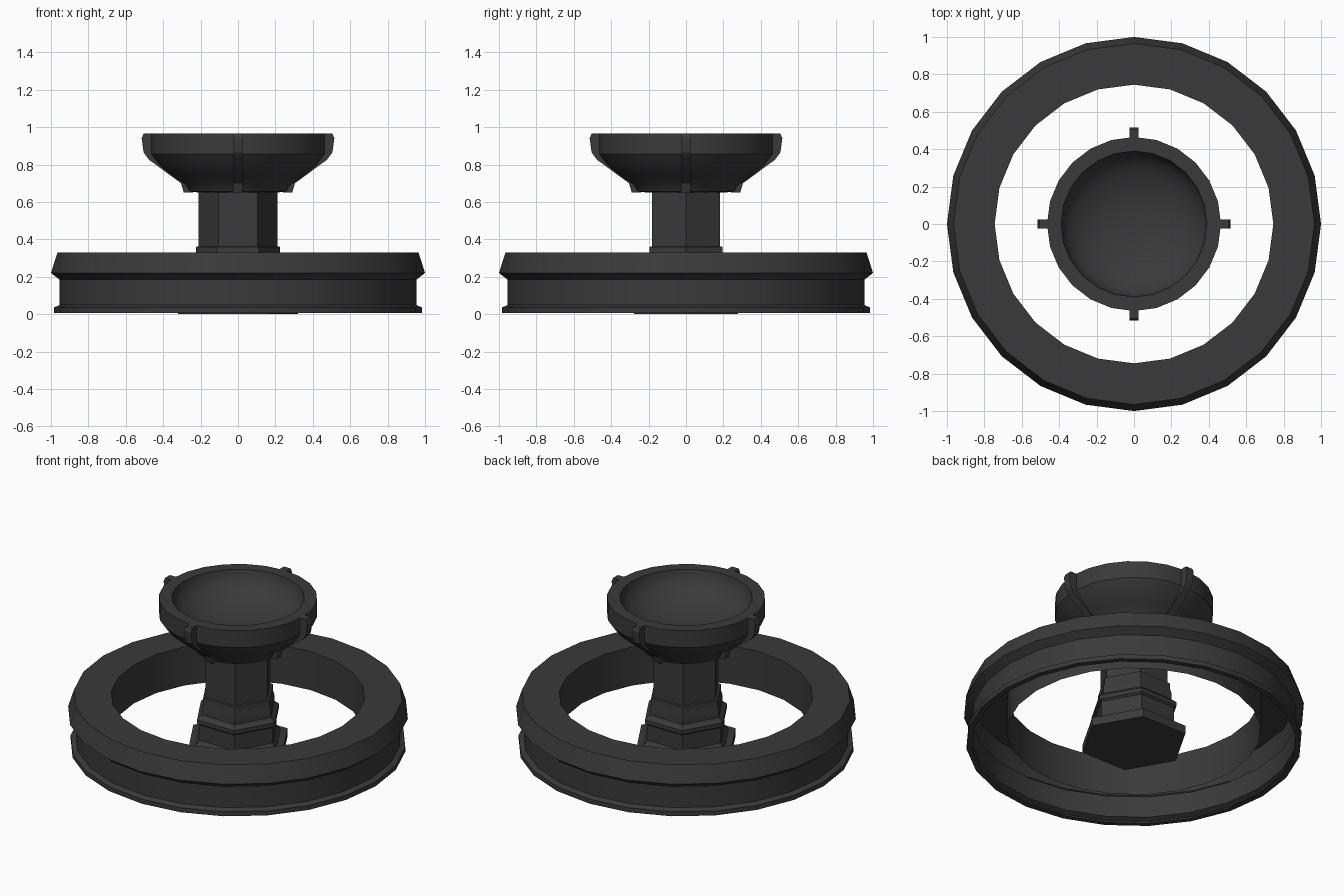
import bpy, bmesh
from math import cos, sin, pi, radians

if "Cube" in bpy.data.objects:
    bpy.data.objects.remove(bpy.data.objects["Cube"])

mat = bpy.data.materials.new("dark_metal")
mat.diffuse_color = (0.042, 0.042, 0.042, 1)
mat.use_nodes = True
mat.node_tree.nodes["Principled BSDF"].inputs["Base Color"].default_value = mat.diffuse_color


def finish(name, bm, angle=28):
    me = bpy.data.meshes.new(name)
    bm.to_mesh(me)
    bm.free()
    ob = bpy.data.objects.new(name, me)
    bpy.context.collection.objects.link(ob)
    me.materials.append(mat)
    bpy.ops.object.select_all(action='DESELECT')
    ob.select_set(True)
    bpy.context.view_layer.objects.active = ob
    bpy.ops.object.shade_smooth_by_angle(angle=radians(angle))
    return ob


def lathe(name, profile, sides, cap_start=False, cap_end=False):
    """Spin (radius, z) points; a profile rising on the outside faces outward."""
    bm = bmesh.new()
    rings = [[bm.verts.new((r * cos(2 * pi * j / sides), r * sin(2 * pi * j / sides), z))
              for j in range(sides)] for r, z in profile]
    for a, b in zip(rings, rings[1:]):
        for j in range(sides):
            k = (j + 1) % sides
            bm.faces.new((a[j], a[k], b[k], b[j]))
    if cap_start:
        bm.faces.new(rings[0][::-1])
    if cap_end:
        bm.faces.new(rings[-1])
    return finish(name, bm)


# Outer ring: grooved shell, open underneath
lathe("outer_ring", [(0.95, 0.006), (0.985, 0.006), (0.985, 0.035), (0.955, 0.048),
                     (0.955, 0.185), (1.0, 0.22), (0.965, 0.33), (0.745, 0.33),
                     (0.745, 0.08)], 24)

# Hexagonal pedestal: foot plate, stepped body, collar and shaft
lathe("pedestal", [(0.32, 0), (0.32, 0.055), (0.275, 0.06), (0.25, 0.09), (0.25, 0.19),
                   (0.265, 0.2), (0.265, 0.225), (0.235, 0.25), (0.235, 0.29),
                   (0.225, 0.325), (0.225, 0.36), (0.21, 0.362), (0.21, 0.66)],
      6, True, True)

# Bowl: rounded outside, hollow spherical inside
outside = [(0.20, 0.65), (0.26, 0.655), (0.28, 0.69), (0.36, 0.745), (0.42, 0.795),
           (0.465, 0.855), (0.465, 0.965)]
inside = [(0.39 * cos(t * pi / 16), 0.965 - 0.2 * sin(t * pi / 16)) for t in range(8)]
lathe("bowl", outside + inside, 24, True, True)

# Four ribs wrapping the outside of the bowl
rib = [(0.44, 0.965), (0.505, 0.965), (0.515, 0.94), (0.505, 0.865), (0.475, 0.825),
       (0.305, 0.70), (0.29, 0.65), (0.24, 0.65), (0.25, 0.70), (0.44, 0.85)]
for i in range(4):
    bm = bmesh.new()
    c, s = cos(i * pi / 2), sin(i * pi / 2)
    a, b = [[bm.verts.new((r * c - w * s, r * s + w * c, z)) for r, z in rib]
            for w in (-0.025, 0.025)]
    bm.faces.new(a)
    bm.faces.new(b[::-1])
    for j in range(len(rib)):
        k = (j + 1) % len(rib)
        bm.faces.new((a[j], b[j], b[k], a[k]))
    bmesh.ops.recalc_face_normals(bm, faces=bm.faces)
    finish(f"bowl_rib_{i + 1}", bm)
